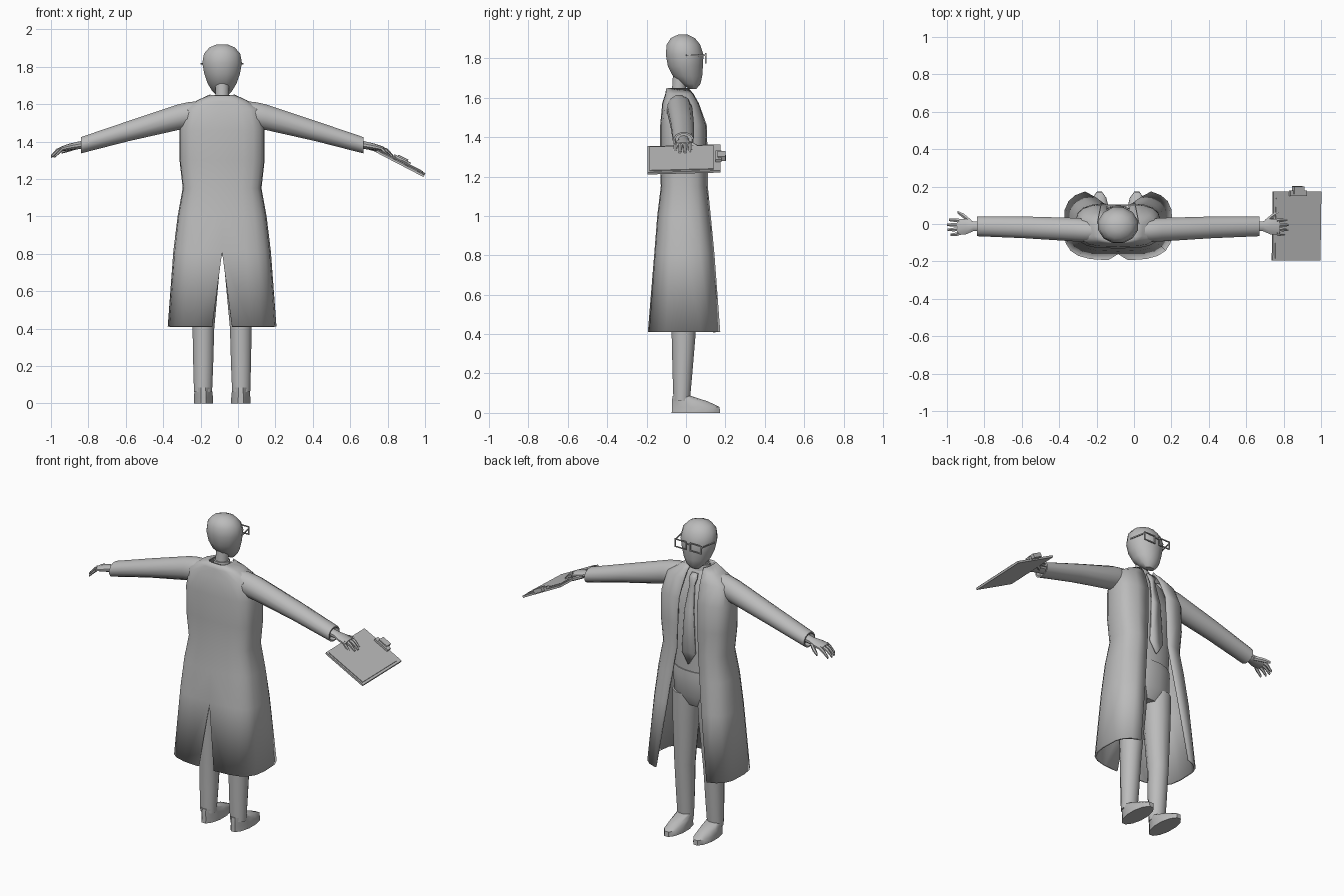
import bpy, bmesh, math
from mathutils import Vector, Euler

X0 = -0.085  # body axis; the board in one hand pulls the bounds off centre
grey = bpy.data.materials.new("plain_grey")
grey.diffuse_color = (0.5, 0.5, 0.5, 1)


def finish(name, bm, shift=X0, thick=0, angle=40):
    bmesh.ops.remove_doubles(bm, verts=bm.verts, dist=0.0004)
    bmesh.ops.recalc_face_normals(bm, faces=bm.faces)
    bmesh.ops.translate(bm, verts=bm.verts, vec=(shift, 0, 0))
    me = bpy.data.meshes.new(name)
    bm.to_mesh(me)
    bm.free()
    ob = bpy.data.objects.new(name, me)
    bpy.context.collection.objects.link(ob)
    me.materials.append(grey)
    if thick:
        m = ob.modifiers.new("thickness", 'SOLIDIFY')
        m.thickness, m.offset = thick, 0
    bpy.ops.object.select_all(action='DESELECT')
    ob.select_set(True)
    bpy.context.view_layer.objects.active = ob
    bpy.ops.object.shade_smooth_by_angle(angle=math.radians(angle))
    return ob


def loft(bm, rings, axis='z', n=12, s=1):
    """Rings of (x, y, z, r1, r2): ellipses across the z or x axis."""
    rows = []
    for x, y, z, a, b in rings:
        row = []
        for i in range(n):
            t = 2 * math.pi * (i + 0.5) / n
            c, d = a * math.cos(t), b * math.sin(t)
            p = (x + c, y + d, z) if axis == 'z' else (x, y + c, z + d)
            row.append(bm.verts.new((s * p[0], p[1], p[2])))
        rows.append(row)
    for r, q in zip(rows, rows[1:]):
        for i in range(n):
            j = (i + 1) % n
            bm.faces.new((r[i], r[j], q[j], q[i]))
    bm.faces.new(rows[0][::-1])
    bm.faces.new(rows[-1])


def part(name, rings, axis='z', n=12, s=1):
    bm = bmesh.new()
    loft(bm, rings, axis, n, s)
    return finish(name, bm)


def box(bm, centre, size, rot=(0, 0, 0)):
    vs = bmesh.ops.create_cube(bm, size=1)['verts']
    R = Euler(rot).to_matrix()
    for v in vs:
        v.co = R @ Vector(a * b for a, b in zip(v.co, size)) + Vector(centre)


# Head, neck, shirt and trouser seat
part("head", [(0, 0.035, 1.645, 0.03, 0.018), (0, 0.025, 1.67, 0.055, 0.05),
              (0, 0.008, 1.71, 0.08, 0.077), (0, -0.003, 1.76, 0.098, 0.092),
              (0, -0.007, 1.82, 0.11, 0.099), (0, -0.013, 1.87, 0.1, 0.088),
              (0, -0.016, 1.903, 0.07, 0.063), (0, -0.016, 1.92, 0.028, 0.026)])
part("neck", [(0, -0.04, 1.58, 0.042, 0.04), (0, -0.035, 1.66, 0.037, 0.036),
              (0, -0.02, 1.76, 0.04, 0.045)])
part("shirt", [(0, -0.005, 0.98, 0.155, 0.09), (0, -0.005, 1.15, 0.165, 0.09),
               (0, -0.008, 1.4, 0.18, 0.09), (0, -0.02, 1.55, 0.14, 0.065),
               (0, -0.037, 1.62, 0.055, 0.047)], n=16)
part("shirt_collar", [(0, -0.035, 1.59, 0.056, 0.052), (0, -0.037, 1.65, 0.046, 0.044)])
part("trouser_seat", [(0, -0.01, 0.79, 0.11, 0.06), (0, -0.01, 0.86, 0.165, 0.095),
                      (0, -0.007, 0.98, 0.165, 0.1), (0, -0.007, 1.02, 0.16, 0.098)], n=16)

# Tie: a ribbon following the shirt front
bm = bmesh.new()
rows = [(0.018, 0.03, 1.61), (0.026, 0.05, 1.585), (0.016, 0.06, 1.545), (0.03, 0.089, 1.4),
        (0.045, 0.094, 1.14), (0.003, 0.095, 1.07)]
pairs = [[bm.verts.new((s * w, y, z)) for s in (-1, 1)] for w, y, z in rows]
for p, q in zip(pairs, pairs[1:]):
    bm.faces.new((p[0], p[1], q[1], q[0]))
finish("tie", bm, thick=0.01)

# Coat: rows of (z, half width, back y, front y, front opening, back slit)
coat = [(1.645, 0.065, -0.095, 0.015, 0.045, 0), (1.615, 0.13, -0.1, 0.035, 0.05, 0),
        (1.57, 0.2, -0.115, 0.06, 0.055, 0), (1.46, 0.222, -0.125, 0.1, 0.065, 0),
        (1.3, 0.222, -0.125, 0.105, 0.07, 0), (1.15, 0.205, -0.122, 0.106, 0.075, 0),
        (1.0, 0.232, -0.14, 0.122, 0.095, 0), (0.81, 0.255, -0.155, 0.142, 0.12, 0),
        (0.41, 0.285, -0.188, 0.18, 0.175, 0.053)]
P, STEPS = 0.6, 9
bm = bmesh.new()
for s in (-1, 1):
    grid = []
    for z, w, yb, yf, edge, slit in coat:
        t0 = -math.acos((slit / w) ** (1 / P))
        t1 = math.acos((edge / w) ** (1 / P))
        row = []
        for i in range(STEPS + 1):
            t = t0 + (t1 - t0) * i / STEPS
            x = w * max(math.cos(t), 0) ** P if i or slit else 0
            y = (yb + yf) / 2 + (yf - yb) / 2 * math.copysign(abs(math.sin(t)) ** P, t)
            row.append(bm.verts.new((s * x, y, z)))
        grid.append(row)
    for r, q in zip(grid, grid[1:]):
        for i in range(STEPS):
            bm.faces.new((r[i], r[i + 1], q[i + 1], q[i]))
finish("coat", bm, thick=0.012)

for side, s in (("left", -1), ("right", 1)):
    # Trouser leg and shoe
    part(side + "_leg", [(0.102, -0.022, 0.06, 0.05, 0.043), (0.101, -0.018, 0.2, 0.055, 0.052),
                         (0.1, -0.012, 0.4, 0.06, 0.063), (0.09, -0.01, 0.7, 0.078, 0.08),
                         (0.085, -0.01, 0.86, 0.082, 0.088)], s=s)
    part(side + "_shoe", [(0.1, 0.05, 0, 0.053, 0.127), (0.1, 0.05, 0.03, 0.053, 0.125),
                          (0.1, 0.02, 0.058, 0.05, 0.095), (0.1, -0.02, 0.085, 0.045, 0.05)], s=s)
    # Sleeve with a recessed cuff
    part(side + "_sleeve", [(0.1, -0.035, 1.555, 0.055, 0.06), (0.17, -0.035, 1.543, 0.065, 0.072),
                            (0.235, -0.03, 1.53, 0.065, 0.071), (0.5, -0.018, 1.456, 0.06, 0.056),
                            (0.755, -0.012, 1.38, 0.055, 0.045), (0.755, -0.012, 1.38, 0.046, 0.037),
                            (0.73, -0.012, 1.387, 0.044, 0.035)], axis='x', s=s)
    # Hand: palm, four fingers and a thumb
    bm = bmesh.new()
    loft(bm, [(0.72, -0.012, 1.388, 0.028, 0.023), (0.775, -0.012, 1.378, 0.028, 0.02),
              (0.815, -0.014, 1.371, 0.044, 0.018), (0.862, -0.016, 1.36, 0.045, 0.013)],
         'x', 10, s)
    for y, dx in ((-0.05, -0.02), (-0.027, -0.004), (-0.004, 0), (0.019, -0.01)):
        loft(bm, [(0.85, y, 1.364, 0.012, 0.012), (0.885 + dx, y * 1.1, 1.35, 0.011, 0.011),
                  (0.915 + dx, y * 1.15, 1.32, 0.007, 0.008)], 'x', 6, s)
    loft(bm, [(0.785, 0.008, 1.37, 0.016, 0.014), (0.825, 0.042, 1.356, 0.015, 0.012),
              (0.86, 0.064, 1.343, 0.008, 0.008)], 'x', 6, s)
    finish(side + "_hand", bm)

# Glasses: two rims, a bridge and two temples
bm = bmesh.new()
for s in (-1, 1):
    for dz in (-0.023, 0.023):
        box(bm, (s * 0.052, 0.1, 1.8 + dz), (0.08, 0.006, 0.006))
    for dx in (-0.037, 0.037):
        box(bm, (s * 0.052 + dx, 0.1, 1.8), (0.006, 0.006, 0.046))
    box(bm, (s * 0.102, 0.05, 1.815), (0.005, 0.1, 0.007), (0, 0, s * 0.2))
box(bm, (0, 0.102, 1.813), (0.03, 0.006, 0.006))
finish("glasses", bm)

# Clipboard held in the right hand, tilted down and outward
tilt = (0.03, math.radians(27.5), 0)
R = Euler(tilt).to_matrix()
origin = Vector((0.869, -0.01, 1.287))
for name, pos, size in (("clipboard", (0, 0, 0), (0.288, 0.37, 0.012)),
                        ("clipboard_paper", (0, -0.012, 0.008), (0.26, 0.325, 0.005)),
                        ("clipboard_clip", (0, 0.175, 0.012), (0.1, 0.03, 0.015)),
                        ("clip_tab", (0, 0.192, 0.014), (0.06, 0.04, 0.025))):
    bm = bmesh.new()
    box(bm, origin + R @ Vector(pos), size, tilt)
    finish(name, bm, shift=0)
